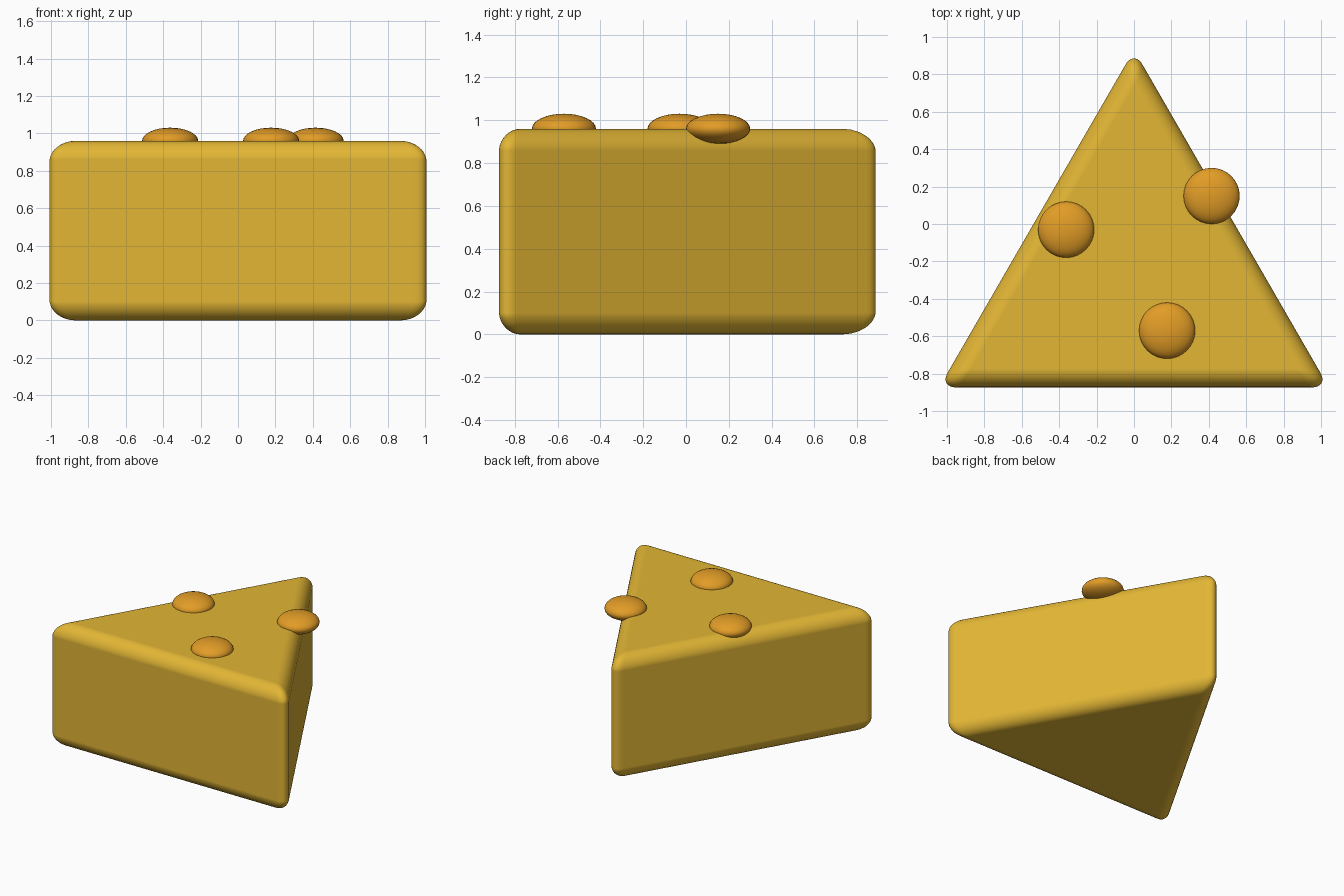
import bpy
import bmesh
from math import sin, cos, pi

cube = bpy.data.objects.get("Cube")
if cube:
    bpy.data.objects.remove(cube, do_unlink=True)


def make_material(name, colour):
    mat = bpy.data.materials.new(name)
    mat.use_nodes = True
    mat.diffuse_color = colour
    for node in mat.node_tree.nodes:
        if node.type == 'BSDF_PRINCIPLED':
            node.inputs["Base Color"].default_value = colour
    return mat


def add_object(name, bm, mat):
    bmesh.ops.recalc_face_normals(bm, faces=bm.faces[:])
    for face in bm.faces:
        face.smooth = True
    mesh = bpy.data.meshes.new(name)
    bm.to_mesh(mesh)
    bm.free()
    mesh.materials.append(mat)
    obj = bpy.data.objects.new(name, mesh)
    bpy.context.collection.objects.link(obj)
    return obj


yellow = make_material("cheese yellow", (0.76, 0.465, 0.035, 1))
orange = make_material("spot orange", (0.76, 0.335, 0.02, 1))

HEIGHT = 0.96
RADIUS = 1.203      # sharp triangle, before rounding
CENTRE_Y = -0.272

# Wedge: equilateral prism with every edge rounded
bm = bmesh.new()
corners = [bm.verts.new((RADIUS * sin(a), CENTRE_Y + RADIUS * cos(a), 0))
           for a in (i * 2 * pi / 3 for i in range(3))]
base = bm.faces.new(corners)
top = bmesh.ops.extrude_face_region(bm, geom=[base])
bmesh.ops.translate(bm, vec=(0, 0, HEIGHT),
                    verts=[g for g in top["geom"] if isinstance(g, bmesh.types.BMVert)])
wedge = add_object("cheese_wedge", bm, yellow)
rounding = wedge.modifiers.new("rounded edges", 'BEVEL')
rounding.width = 0.1
rounding.segments = 8
rounding.limit_method = 'NONE'
rounding.harden_normals = True

# Flattened round spots set half into the top
spots = {"spot_left": (0.415, 0.15), "spot_right": (-0.363, -0.03),
         "spot_front": (0.177, -0.57)}
for name, (x, y) in spots.items():
    bm = bmesh.new()
    bmesh.ops.create_uvsphere(bm, u_segments=32, v_segments=16, radius=0.15)
    spot = add_object(name, bm, orange)
    spot.location = (x, y, HEIGHT)
    spot.scale = (1, 1, 0.47)
